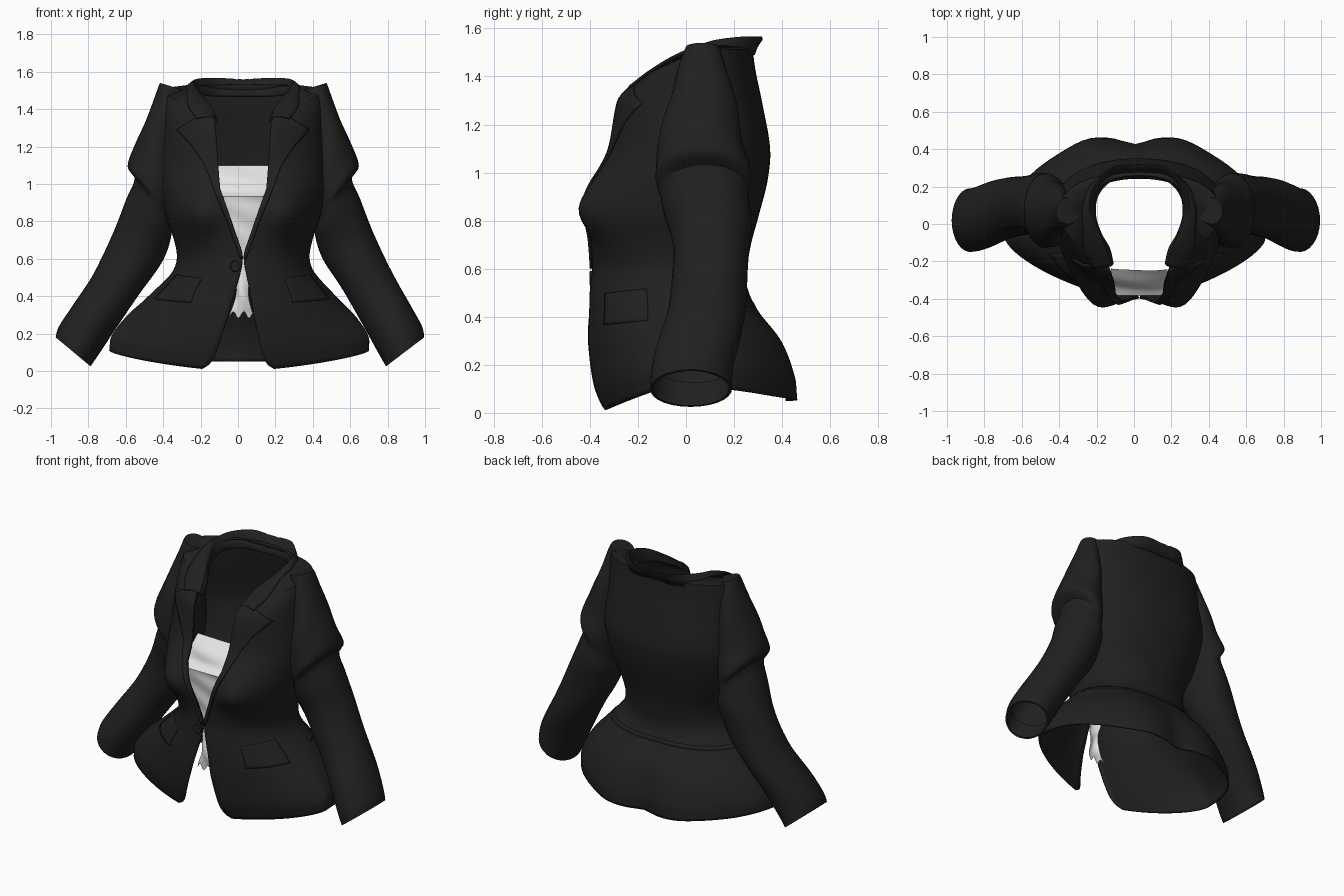
import bpy, bmesh, math
from mathutils import Vector

if "Cube" in bpy.data.objects:
    bpy.data.objects.remove(bpy.data.objects["Cube"])


def material(name, rgb, rough):
    m = bpy.data.materials.new(name)
    m.use_nodes = True
    m.diffuse_color = (*rgb, 1)
    node = next(n for n in m.node_tree.nodes if n.type == "BSDF_PRINCIPLED")
    node.inputs["Base Color"].default_value = (*rgb, 1)
    node.inputs["Roughness"].default_value = rough
    return m


BLACK = material("black_wool", (0.0145, 0.0145, 0.0145), 0.8)
WHITE = material("white_cotton", (0.78, 0.78, 0.78), 0.8)


def sample(table, t, smooth=True):
    """Interpolate rows (key, values...) at key t."""
    t = min(max(t, table[0][0]), table[-1][0])
    i = 0
    while i < len(table) - 2 and t > table[i + 1][0]:
        i += 1
    a, b = table[i], table[i + 1]
    f = (t - a[0]) / (b[0] - a[0])
    if not smooth:
        return [p + (q - p) * f for p, q in zip(a[1:], b[1:])]
    pre, post = table[max(i - 1, 0)], table[min(i + 2, len(table) - 1)]
    span, out = b[0] - a[0], []
    for k in range(1, len(a)):
        ma = (b[k] - pre[k]) / (b[0] - pre[0]) * span
        mb = (post[k] - a[k]) / (post[0] - a[0]) * span
        out.append((2*f**3 - 3*f*f + 1) * a[k] + (f**3 - 2*f*f + f) * ma
                   + (3*f*f - 2*f**3) * b[k] + (f**3 - f*f) * mb)
    return out


def drift(p):
    """The garment leans slightly to its left higher up."""
    return Vector((p[0] + 0.028 * min(1, max(0, p[2]) / 0.5), p[1], p[2]))


def build(name, grid, mat, thick=0.0, closed=False, cap=False):
    """Skin a grid of points into a smooth cloth part."""
    bm = bmesh.new()
    rows = [[bm.verts.new(drift(p)) for p in row] for row in grid]
    for r, s in zip(rows, rows[1:]):
        for j in range(len(r) if closed else len(r) - 1):
            k = (j + 1) % len(r)
            bm.faces.new((r[j], r[k], s[k], s[j]))
    if cap:
        bm.faces.new(rows[0])
    bmesh.ops.remove_doubles(bm, verts=bm.verts, dist=0.0005)
    bmesh.ops.recalc_face_normals(bm, faces=bm.faces)
    me = bpy.data.meshes.new(name)
    bm.to_mesh(me)
    bm.free()
    ob = bpy.data.objects.new(name, me)
    bpy.context.collection.objects.link(ob)
    me.materials.append(mat)
    if thick:
        mod = ob.modifiers.new("cloth", "SOLIDIFY")
        mod.thickness, mod.offset = thick, 0
    bpy.ops.object.select_all(action="DESELECT")
    ob.select_set(True)
    bpy.context.view_layer.objects.active = ob
    bpy.ops.object.shade_smooth_by_angle(angle=math.radians(40))
    return ob


# Body sections: height, half width, front y, back y, side y, front squareness
BODY = [(.05, .69, -.36, .445, -.08, 1.5), (.15, .68, -.395, .44, -.08, 1.5),
        (.30, .59, -.41, .39, -.05, 1.6), (.42, .475, -.40, .30, 0, 1.9),
        (.52, .38, -.395, .25, 0, 2), (.60, .35, -.385, .25, 0, 2.1),
        (.70, .365, -.39, .265, 0, 2.2), (.83, .41, -.395, .30, .02, 2.4),
        (.97, .44, -.37, .335, .05, 2.4), (1.1, .45, -.32, .345, .08, 2.4),
        (1.3, .43, -.285, .31, .08, 2.4), (1.42, .425, -.235, .285, .08, 2.4),
        (1.49, .42, -.19, .275, .08, 2.3), (1.525, .39, -.17, .27, .08, 2.2),
        (1.53, .26, -.15, .26, .08, 2)]
# Half width of the front opening by height
OPENING = [(.05, .19), (.075, .15), (.12, .125), (.3, .07), (.5, .02), (.58, .003),
           (.64, .01), (.8, .065), (.97, .125), (1.1, .135), (1.33, .15),
           (1.45, .2), (1.53, .23)]


def opening(h):
    return max(.002, sample(OPENING, h, False)[0])


def angle_at(x, h):
    w, _, _, _, p = sample(BODY, h)
    return math.asin(min(1, x / w) ** (p / 2))


def surface(h, a, side=1, off=0.0):
    """Point on the jacket body; a runs from front centre 0 to back centre pi."""
    w, yf, yb, cy, p = sample(BODY, h)
    c, s = math.cos(a), max(0, math.sin(a))
    e = 2 / p if c > 0 else 2 / 2.2
    x, cc = w * s ** e, abs(c) ** e
    y = cy + (yf - cy) * cc if c > 0 else cy + (yb - cy) * cc
    hem = max(0, 1 - (h - .05) / .3)
    z = h + hem * (.06 * s * s - .05 * max(0, c)) - .55 * max(0, h - 1.3) * max(0, c)
    if c > 0:     # bust
        y -= .085 * math.exp(-((x - .23) / .12) ** 2 - ((h - .85) / .125) ** 2)
    else:         # centre back crease and fullness over the hips
        low = max(0, 1 - h / .5)
        y -= .03 * low * math.exp(-(x / .07) ** 2)
        y += .035 * low * math.exp(-((x - .24) / .14) ** 2)
    n = Vector((x / w, (y - cy) / .4, 0)).normalized() * off
    return (side * (x + n.x), y + n.y, z)


def front_point(x, z, side, off):
    h = z
    for _ in range(4):
        h = z + .55 * max(0, h - 1.3) * math.cos(angle_at(x, h))
    q = surface(h, angle_at(x, h), side, off)
    return (q[0], q[1], z)


# Jacket body, open down the front
N, R = 44, 72
body = []
for i in range(R + 1):
    h = .05 + 1.48 * i / R
    a0 = angle_at(opening(h), h)
    arc = [a0 + (math.pi - a0) * j / N for j in range(N + 1)]
    body.append([surface(h, a, 1) for a in arc] + [surface(h, a, -1) for a in arc[-2::-1]])
build("jacket_body", body, BLACK, .01)

# Waist seam across the back
seam = [[surface(h, math.pi * (.55 + .9 * min(j, 40 - j) / 40), 1 if j <= 20 else -1, .004)
         for j in range(41)] for h in (.44, .45, .46)]
build("waist_seam", seam, BLACK, .006)

# Sleeve rings: outer x z, inner x z, front y, back y
SLEEVE = [(0, .445, 1.54, .31, 1.50, .0, .14), (.3, .452, 1.525, .33, 1.42, -.015, .155),
          (1, .475, 1.46, .36, 1.25, -.05, .19),
          (2, .52, 1.34, .36, 1.1, -.09, .22), (3, .575, 1.22, .36, .95, -.12, .245),
          (4, .617, 1.11, .37, .86, -.13, .27), (4.4, .61, 1.07, .38, .83, -.12, .27),
          (4.7, .58, 1.03, .385, .80, -.105, .265), (5.5, .625, .92, .385, .72, -.09, .27),
          (6.5, .695, .74, .43, .59, -.05, .265), (7.5, .80, .52, .545, .42, -.07, .25),
          (8.5, .91, .34, .67, .22, -.12, .22), (9.2, .975, .23, .755, .08, -.145, .195),
          (9.5, .985, .18, .79, .025, -.15, .19)]


def sleeve_ring(t, side, shrink=1.0):
    xo, zo, xi, zi, yf, yb = sample(SLEEVE, t)
    ring = []
    for k in range(28):
        a = math.tau * k / 28
        c, s = math.cos(a) * shrink / 2, math.sin(a) * shrink / 2
        fold = .004 * math.sin(3 * t + 2 * a)
        ring.append((side * ((xo + xi) / 2 + (xo - xi) * c),
                     (yf + yb) / 2 + (yb - yf) * s + fold, (zo + zi) / 2 + (zo - zi) * c))
    return ring


# Lapel outer edge by height, with a pointed peak
LAPEL = [(.6, .015), (.8, .085), (.95, .145), (1.1, .20), (1.2, .265), (1.29, .345), (1.36, .23)]

for side, label in ((1, "left"), (-1, "right")):
    # Sleeve with a folded-in cuff
    rings = [sleeve_ring(9.5 * i / 57, side) for i in range(58)]
    rings += [sleeve_ring(9.5, side, .93), sleeve_ring(9.0, side, .9)]
    build(label + "_sleeve", rings, BLACK, closed=True, cap=True)

    # Lapel
    heights = [.6 + .69 * i / 24 for i in range(25)] + [1.29 + .0175 * i for i in range(1, 5)]
    lapel = []
    for z in heights:
        x0, x1 = opening(z) - .004, sample(LAPEL, z, False)[0]
        x0 = max(.002, x0)
        lapel.append([front_point(x0 + (max(x1, x0 + .005) - x0) * j / 8, z, side,
                                  .009 + .004 * j / 8) for j in range(9)])
    build(label + "_lapel", lapel, BLACK, .009)

    # Hip pocket flap
    a0, a1 = .58, 1.15
    flap = []
    for z in (.385, .40, .42, .45, .48, .505, .515):
        flap.append([surface(z + .02 * j / 14 - .02, a0 + (a1 - a0) * j / 14, side, .006)
                     for j in range(15)])
    build(label + "_pocket_flap", flap, BLACK, .008)

# Collar stations from centre back to front: inner base, fold, outer fall
COLLAR = [(0, 0, .25, 1.47, 0, .32, 1.56, 0, .28, 1.49),
          (1, .14, .235, 1.47, .14, .305, 1.568, .155, .275, 1.49),
          (2, .22, .155, 1.47, .24, .20, 1.562, .27, .20, 1.50),
          (3, .235, .05, 1.45, .265, .09, 1.54, .305, .09, 1.515),
          (4, .205, -.05, 1.42, .235, -.01, 1.49, .30, -.03, 1.49),
          (5, .16, -.13, 1.38, .185, -.12, 1.43, .295, -.15, 1.42),
          (6, .14, -.21, 1.33, .15, -.225, 1.355, .25, -.24, 1.35)]
collar = []
for i in range(-36, 37):
    v = sample(COLLAR, abs(i) / 6)
    s = 1 if i >= 0 else -1
    pts = [Vector((s * v[k], v[k + 1], v[k + 2])) for k in (0, 3, 6)]
    row = [pts[0].lerp(pts[1], f) for f in (0, .35, .7, .92)]
    row += [pts[1].lerp(pts[2], f) + Vector((0, 0, .008 * math.sin(math.pi * f)))
            for f in (.08, .3, .65, 1)]
    collar.append(row)
build("collar", collar, BLACK, .008)

# Shirt front with a fold across the chest: height, half width, y
SHIRT = [(.30, .065, -.355), (.34, .05, -.365), (.40, .035, -.37), (.5, .035, -.365),
         (.6, .06, -.355), (.7, .09, -.36), (.8, .12, -.37), (.91, .15, -.38),
         (.94, .155, -.385), (.955, .155, -.35), (1.03, .155, -.315), (1.10, .15, -.25)]
shirt = []
for i in range(49):
    z = .30 + .8 * i / 48
    w, y = sample(SHIRT, z)
    ragged = .018 if i == 0 else 0
    shirt.append([(w * j / 8, y + .012 * (j / 8) ** 2 + .004 * math.sin(z * 42 + j * .3),
                   z + ragged * math.sin(j * .9)) for j in range(-8, 9)])
build("shirt_front", shirt, WHITE)

# Front button
disc = [[(-.042 + r * math.cos(math.tau * k / 20), y, .56 + r * math.sin(math.tau * k / 20))
         for k in range(20)] for r, y in ((.012, -.402), (.026, -.402), (.031, -.397), (.031, -.38))]
build("front_button", disc, BLACK, closed=True, cap=True)
